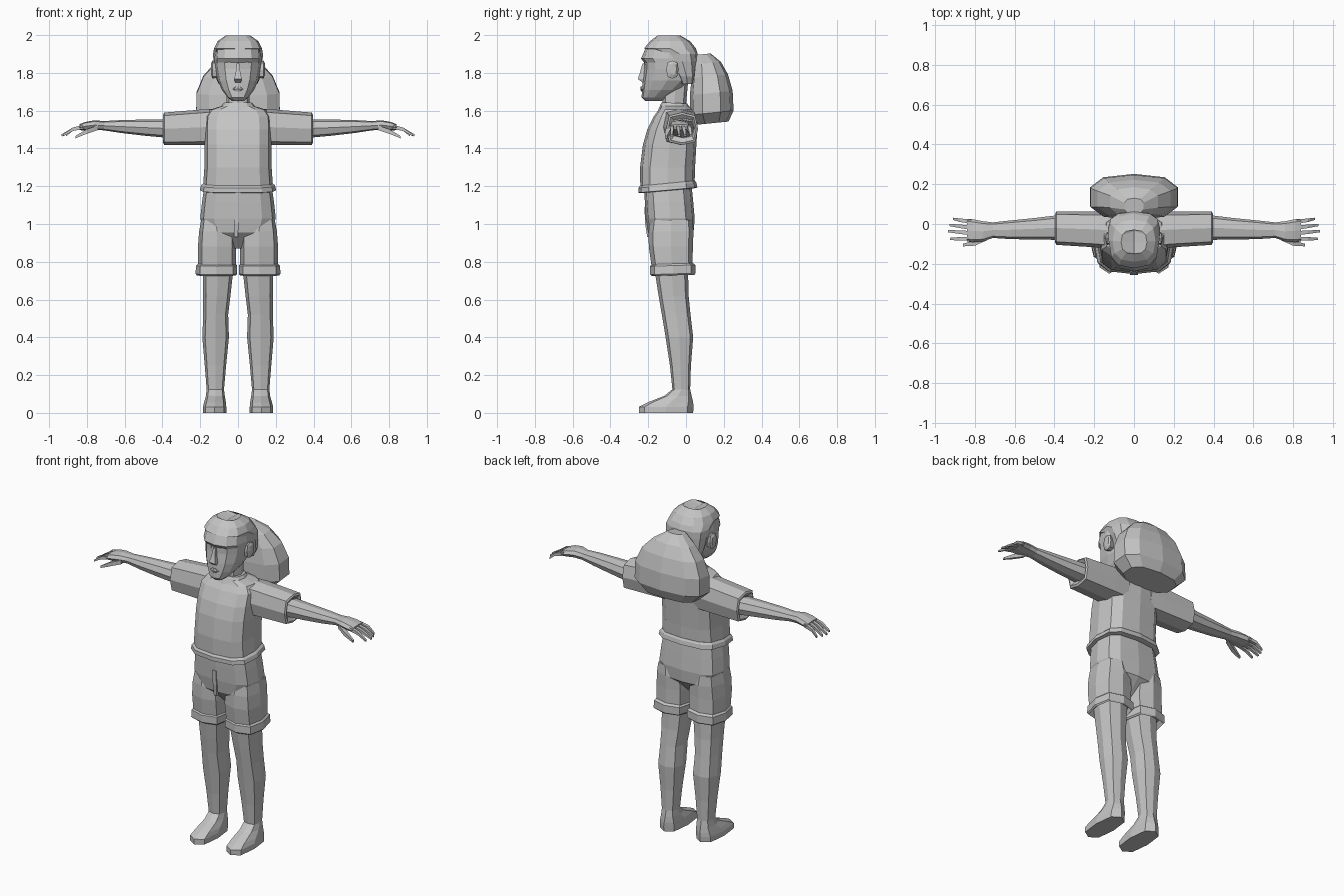
import bpy, bmesh, math

grey = bpy.data.materials.new("plain_grey")
grey.diffuse_color = (0.55, 0.55, 0.55, 1)


def ring(axis, row, n, p, tilt):
    """Rounded-box section; row = position, then min/max on the other two axes."""
    t, a0, a1, b0, b1 = row
    pts = []
    for i in range(n):
        ang = 2 * math.pi * i / n + (math.pi / n if n % 4 or n == 4 else 0)
        c, s = math.cos(ang), math.sin(ang)
        a = (a0 + a1) / 2 + (a1 - a0) / 2 * math.copysign(abs(c) ** p, c)
        b = (b0 + b1) / 2 + (b1 - b0) / 2 * math.copysign(abs(s) ** p, s)
        pts.append((a, b, t + tilt * b) if axis == "z" else (t, a, b))
    return pts


def loft(name, strands, axis="z", n=8, p=0.7, tilt=0.0, mirror=False):
    """Skin one or more strands of sections into a flat-shaded object."""
    bm = bmesh.new()
    for rows in strands:
        loops = [[bm.verts.new(v) for v in ring(axis, r, n, p, tilt)] for r in rows]
        for lo, hi in zip(loops, loops[1:]):
            for i in range(n):
                j = (i + 1) % n
                bm.faces.new((lo[i], lo[j], hi[j], hi[i]))
        bm.faces.new(loops[0])
        bm.faces.new(loops[-1])
    bmesh.ops.recalc_face_normals(bm, faces=bm.faces)
    me = bpy.data.meshes.new(name)
    bm.to_mesh(me)
    bm.free()
    me.materials.append(grey)
    ob = bpy.data.objects.new(name, me)
    bpy.context.collection.objects.link(ob)
    if mirror:
        ob.modifiers.new("mirror", "MIRROR").use_axis[0] = True
    return ob


def sym(*rows):
    """Rows of z, half width, front y, back y."""
    return [(z, -w, w, f, b) for z, w, f, b in rows]


# Head, from chin to crown
loft("head", [sym((1.65, .03, -.215, -.13), (1.67, .055, -.235, -.10), (1.71, .085, -.233, -.03),
                  (1.76, .108, -.23, .03), (1.82, .120, -.222, .05), (1.855, .124, -.222, .054),
                  (1.875, .125, -.238, .054), (1.93, .118, -.215, .04), (1.97, .09, -.17, .0))],
     n=12, p=.8)

# Hair cap with a centre parting
loft("hair_cap", [sym((1.74, .102, -.03, .045), (1.78, .120, -.05, .056), (1.86, .130, -.10, .062),
                      (1.90, .132, -.13, .062), (1.93, .127, -.222, .052), (1.968, .108, -.19, .022),
                      (1.998, .065, -.15, -.03), (1.976, .001, -.18, .0))], n=12, p=.75)

# Back hair, a wide dome flaring downwards
loft("back_hair", [sym((1.52, .17, .05, .225), (1.575, .23, .02, .252), (1.68, .228, .02, .247),
                       (1.77, .19, .03, .222), (1.84, .125, .04, .185), (1.89, .05, .05, .13))],
     n=10, p=.75, tilt=.1)

# Face details
loft("nose", [sym((1.75, .018, -.235, -.20), (1.768, .024, -.26, -.20), (1.80, .015, -.248, -.20),
                  (1.85, .009, -.233, -.20))], n=4, p=.5)
loft("lips", [sym((1.702, .012, -.238, -.20), (1.715, .032, -.242, -.19), (1.728, .012, -.24, -.20))],
     n=8, p=.8)
loft("eyelids", [[(.03, -.222, -.18, 1.842, 1.856), (.055, -.216, -.17, 1.842, 1.86),
                  (.085, -.192, -.15, 1.842, 1.854)]], "x", n=4, p=.5, mirror=True)
loft("ears", [[(.10, -.10, -.05, 1.775, 1.85), (.135, -.105, -.04, 1.77, 1.865),
               (.143, -.085, -.05, 1.79, 1.85)]], "x", mirror=True)

# Neck and shirt collar
loft("neck", [sym((1.58, .07, -.13, .01), (1.63, .062, -.125, .0), (1.74, .06, -.12, .01))], p=.8)
loft("collar", [sym((1.59, .105, -.15, .03), (1.625, .085, -.135, .015), (1.638, .076, -.128, .006))],
     n=12, p=.8, tilt=-.05)

# Shirt with hem band and boxy sleeves
loft("shirt", [sym((1.20, .185, -.242, .045), (1.30, .178, -.243, .048), (1.42, .178, -.228, .055),
                   (1.50, .178, -.205, .06), (1.57, .175, -.17, .055), (1.605, .15, -.145, .04),
                   (1.625, .085, -.135, .015))], n=12, p=.65)
loft("shirt_hem", [sym((1.185, .186, -.24, .045), (1.188, .202, -.252, .06), (1.213, .196, -.252, .055),
                       (1.225, .183, -.243, .047))], n=12, p=.65, tilt=.09)
loft("sleeves", [[(.08, -.13, .06, 1.42, 1.612), (.18, -.118, .062, 1.418, 1.607),
                  (.39, -.105, .064, 1.418, 1.59), (.396, -.095, .054, 1.43, 1.58),
                  (.38, -.075, .045, 1.455, 1.56)]], "x", p=.6, mirror=True)

# Arms down to the palms
loft("arms", [[(.36, -.08, .047, 1.455, 1.555), (.50, -.078, .03, 1.468, 1.553),
               (.62, -.076, .018, 1.482, 1.55), (.71, -.07, .008, 1.496, 1.545),
               (.76, -.088, .014, 1.498, 1.549), (.81, -.092, .024, 1.495, 1.54),
               (.84, -.088, .026, 1.497, 1.528)]], "x", p=.75, mirror=True)

# Fingers and thumb: root y, tip y, tip x
fingers = []
for y0, y1, tip in ((.012, .026, .91), (-.018, -.005, .928), (-.046, -.036, .935), (-.074, -.075, .925)):
    ym = (y0 + y1) / 2
    fingers.append([(.82, y0 - .013, y0 + .013, 1.502, 1.528),
                    (.875, ym - .011, ym + .011, 1.49, 1.512),
                    (tip, y1 - .007, y1 + .007, 1.463, 1.476)])
fingers.append([(.74, -.085, -.055, 1.495, 1.525), (.80, -.112, -.08, 1.475, 1.505),
                (.86, -.114, -.098, 1.452, 1.468)])
loft("fingers", fingers, "x", n=4, p=.6, mirror=True)

# Shorts: pelvis, legs, turned-up cuffs and fly
loft("shorts_pelvis", [sym((.87, .03, -.12, -.04), (.955, .17, -.20, .04), (1.03, .20, -.212, .046),
                           (1.12, .19, -.218, .038), (1.20, .178, -.222, .03))], n=12, p=.65)
loft("shorts_legs", [[(.76, .012, .212, -.18, .035), (.88, .010, .212, -.197, .036),
                      (.96, .015, .206, -.198, .04), (1.02, .04, .195, -.19, .035)]],
     p=.65, mirror=True)
loft("shorts_cuffs", [[(.775, .02, .195, -.16, .015), (.73, .012, .218, -.182, .045),
                       (.738, .004, .225, -.19, .05), (.782, .004, .222, -.19, .05),
                       (.792, .014, .212, -.18, .036)]], p=.65, tilt=.03, mirror=True)
loft("shorts_fly", [[(.93, -.022, .0, -.206, -.19), (1.0, -.022, .005, -.217, -.19),
                     (1.09, -.022, .005, -.222, -.19)]], n=4, p=.3)

# Bare legs running into the feet
loft("legs_and_feet", [[(0, .062, .186, -.25, .038), (.032, .062, .186, -.25, .04),
                        (.055, .064, .180, -.205, .038), (.09, .070, .170, -.115, .03),
                        (.125, .074, .166, -.072, .022), (.25, .063, .176, -.085, .026),
                        (.40, .048, .189, -.108, .038), (.52, .052, .184, -.128, .024),
                        (.62, .040, .184, -.145, .014), (.78, .022, .188, -.17, .01)]],
     p=.7, mirror=True)
